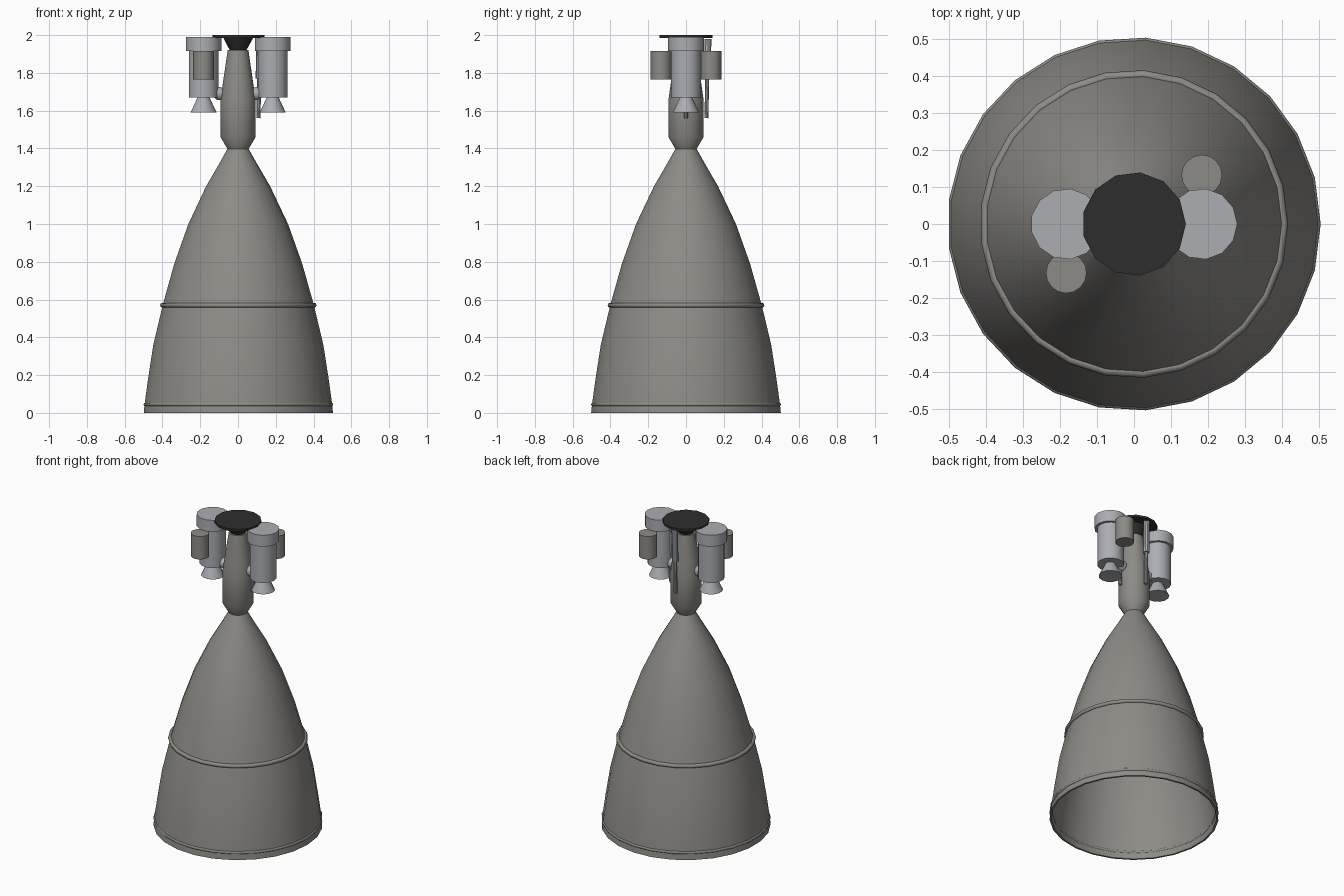
import bpy, bmesh, math
from mathutils import Vector

cube = bpy.data.objects.get("Cube")
if cube:
    bpy.data.objects.remove(cube, do_unlink=True)


def material(name, r, g, b):
    m = bpy.data.materials.new(name)
    m.use_nodes = True
    m.diffuse_color = (r, g, b, 1)
    bsdf = next(n for n in m.node_tree.nodes if n.type == 'BSDF_PRINCIPLED')
    bsdf.inputs["Base Color"].default_value = (r, g, b, 1)
    return m


metal = material("warm grey metal", 0.27, 0.26, 0.24)
light = material("light grey metal", 0.41, 0.42, 0.45)
black = material("black", 0.027, 0.027, 0.027)


def finish(obj, mat, angle=35):
    obj.data.materials.append(mat)
    bpy.ops.object.select_all(action='DESELECT')
    obj.select_set(True)
    bpy.context.view_layer.objects.active = obj
    bpy.ops.object.shade_smooth_by_angle(angle=math.radians(angle))
    return obj


def lathe(name, profile, mat, sides=13, at=(0, 0, 0), closed=False):
    """Spin (radius, height) points about z; open profiles get end caps."""
    bm = bmesh.new()
    rings = []
    for r, z in profile:
        rings.append([bm.verts.new((r * math.cos(i * math.tau / sides),
                                    r * math.sin(i * math.tau / sides), z))
                      for i in range(sides)])
    pairs = list(zip(rings, rings[1:]))
    if closed:
        pairs.append((rings[-1], rings[0]))
    else:
        bm.faces.new(rings[0])
        bm.faces.new(rings[-1])
    for a, b in pairs:
        for i in range(sides):
            j = (i + 1) % sides
            bm.faces.new((a[i], a[j], b[j], b[i]))
    bmesh.ops.recalc_face_normals(bm, faces=bm.faces)
    mesh = bpy.data.meshes.new(name)
    bm.to_mesh(mesh)
    bm.free()
    obj = bpy.data.objects.new(name, mesh)
    obj.location = at
    bpy.context.collection.objects.link(obj)
    return finish(obj, mat)


def band(name, radius, height, tube):
    bpy.ops.mesh.primitive_torus_add(major_radius=radius, minor_radius=tube,
                                     major_segments=25, minor_segments=8,
                                     location=(0, 0, height))
    obj = bpy.context.object
    obj.name = name
    return finish(obj, metal, 60)


# Thin-walled nozzle bell with its stiffening bands
outer = [(0.503, 0), (0.498, 0.05), (0.48, 0.18), (0.452, 0.36), (0.402, 0.57),
         (0.34, 0.79), (0.265, 1.0), (0.17, 1.2), (0.1, 1.32), (0.055, 1.4)]
inner = [(r - 0.012, z) for r, z in reversed(outer)]
lathe("nozzle_bell", outer + inner, metal, 25, closed=True)
band("upper_band", 0.403, 0.57, 0.013)
band("rim_band", 0.494, 0.045, 0.01)

# Combustion chamber
lathe("combustion_chamber", [(0.052, 1.39), (0.093, 1.46), (0.093, 1.66),
                             (0.08, 1.75), (0.055, 1.92)], metal, 25)

# Gimbal mount and plate
lathe("gimbal_mount", [(0.042, 1.915), (0.08, 1.985)], black)
lathe("gimbal_plate", [(0.14, 1.985), (0.14, 2.0)], black)

# Pumps with exhausts, side tanks and ducts on opposite sides
for s, side in ((1, "left"), (-1, "right")):
    x = 0.183 * s
    lathe(side + "_pump", [(0.08, 1.67), (0.08, 1.915), (0.096, 1.915),
                           (0.096, 1.99)], light, 13, (x, 0, 0))
    lathe(side + "_exhaust", [(0.07, 1.59), (0.03, 1.675)], light, 13, (x, 0, 0))
    lathe(side + "_tank", [(0.055, 1.765), (0.055, 1.915)], metal, 16,
          (x, 0.132 * s, 0))
    bpy.ops.mesh.primitive_uv_sphere_add(segments=12, ring_count=8, radius=0.035,
                                         location=(0.098 * s, 0, 1.69))
    bpy.context.object.name = side + "_duct"
    finish(bpy.context.object, light, 60)

# Two gimbal actuators, a quarter turn apart, leaning slightly outwards
for direction, side in ((Vector((1, 0, 0)), "side"), (Vector((0, 1, 0)), "back")):
    tilt = Vector((0, 0, 1)) + direction * 0.02
    actuator = lathe(side + "_actuator", [(0.011, 0), (0.011, 0.21),
                     (0.019, 0.21), (0.019, 0.42)], light, 10,
                     direction * 0.108 + Vector((0, 0, 1.56)))
    actuator.rotation_mode = 'QUATERNION'
    actuator.rotation_quaternion = Vector((0, 0, 1)).rotation_difference(tilt)
